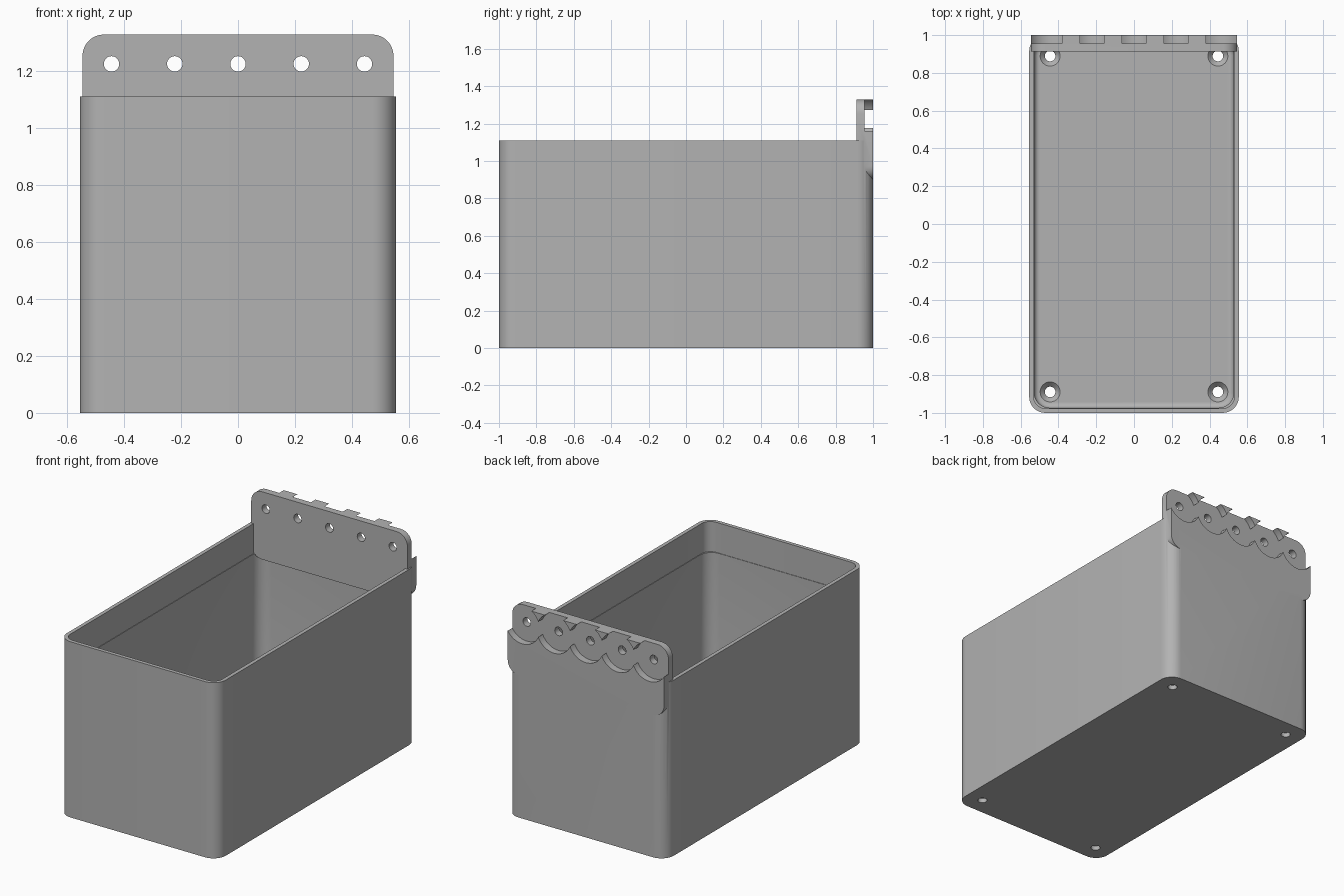
import bpy
import bmesh
from math import sin, cos, pi, radians

cube = bpy.data.objects.get("Cube")
if cube:
    bpy.data.objects.remove(cube, do_unlink=True)

HALF_X, HALF_Y, HEIGHT = 0.555, 1.0, 1.11
WALL, FLOOR = 0.024, 0.055
HOOK_Z, HOOK_PITCH = 1.225, 0.222
BACK = 0.912          # inner face of the hanging plate

grey = bpy.data.materials.new("plain grey")
grey.use_nodes = True
grey.diffuse_color = (0.45, 0.45, 0.45, 1)
grey.node_tree.nodes["Principled BSDF"].inputs["Base Color"].default_value = grey.diffuse_color


def rounded_rect(hx, hy, r, steps=8):
    """Outline of a rounded rectangle as 2D points."""
    points = []
    for corner, (sx, sy) in enumerate(((1, 1), (-1, 1), (-1, -1), (1, -1))):
        for i in range(steps + 1):
            a = (corner + i / steps) * pi / 2
            points.append((sx * (hx - r) + r * cos(a), sy * (hy - r) + r * sin(a)))
    return points


def circle(r, cx=0, cy=0, steps=48):
    return [(cx + r * cos(2 * pi * i / steps), cy + r * sin(2 * pi * i / steps))
            for i in range(steps)]


def loft(name, sections, along="z"):
    """Closed solid through outlines; each section is (outline, position on axis)."""
    bm = bmesh.new()
    rings = []
    for outline, t in sections:
        rings.append([bm.verts.new((a, b, t) if along == "z" else (a, t, b))
                      for a, b in outline])
    for low, high in zip(rings, rings[1:]):
        for i in range(len(low)):
            j = (i + 1) % len(low)
            bm.faces.new((low[i], low[j], high[j], high[i]))
    bm.faces.new(rings[0])
    bm.faces.new(rings[-1])
    bmesh.ops.recalc_face_normals(bm, faces=bm.faces)
    mesh = bpy.data.meshes.new(name)
    bm.to_mesh(mesh)
    bm.free()
    mesh.materials.append(grey)
    obj = bpy.data.objects.new(name, mesh)
    bpy.context.collection.objects.link(obj)
    return obj


def combine(target, tool, operation):
    """Apply a boolean and discard the tool."""
    bpy.context.view_layer.objects.active = target
    mod = target.modifiers.new("combine", "BOOLEAN")
    mod.operation = operation
    mod.solver = "EXACT"
    mod.object = tool
    bpy.ops.object.modifier_apply(modifier=mod.name)
    bpy.data.objects.remove(tool, do_unlink=True)


# Outer shell of the bin
outer = rounded_rect(HALF_X, HALF_Y, 0.085)
storage_bin = loft("storage_bin", [(outer, 0), (outer, HEIGHT)])

# Upper cavity with tight corners
mouth = rounded_rect(HALF_X - WALL, HALF_Y - WALL, 0.06)
combine(storage_bin, loft("mouth_cutter", [(mouth, 0.92), (mouth, 1.3)]), "DIFFERENCE")

# Main cavity with a fillet around the floor
fillet = 0.028
sections = []
for i in range(7):
    a = i / 6 * pi / 2
    inset = WALL + 0.003 + fillet * (1 - sin(a))
    sections.append((rounded_rect(HALF_X - inset, HALF_Y - inset, 0.107 - inset),
                     FLOOR + fillet * (1 - cos(a))))
sections.append((sections[-1][0], 0.95))
combine(storage_bin, loft("cavity_cutter", sections), "DIFFERENCE")

# Hanging plate at the back
mid, half = (1.328 + 0.9) / 2, (1.328 - 0.9) / 2
plate = [(x, z + mid) for x, z in rounded_rect(0.546, half, 0.075)]
combine(storage_bin, loft("hanging_plate", [(plate, BACK), (plate, HALF_Y)], "y"), "UNION")

# Overlapping round pockets and peg holes in the plate
for i in range(-2, 3):
    pocket = circle(0.121, i * HOOK_PITCH, HOOK_Z, 64)
    combine(storage_bin, loft("pocket_cutter", [(pocket, 0.955), (pocket, 1.1)], "y"), "DIFFERENCE")
    peg = circle(0.027, i * HOOK_PITCH, HOOK_Z, 32)
    combine(storage_bin, loft("peg_cutter", [(peg, 0.8), (peg, 1.1)], "y"), "DIFFERENCE")

# Countersunk screw holes in the floor
for x in (-0.444, 0.444):
    for y in (-0.889, 0.889):
        narrow, wide = circle(0.028, x, y, 32), circle(0.053, x, y, 32)
        screw = loft("screw_cutter", [(narrow, -0.1), (narrow, FLOOR - 0.027),
                                      (wide, FLOOR), (wide, FLOOR + 0.02)])
        combine(storage_bin, screw, "DIFFERENCE")

# Smooth rounded corners, keep edges sharp
bpy.ops.object.select_all(action="DESELECT")
storage_bin.select_set(True)
bpy.context.view_layer.objects.active = storage_bin
bpy.ops.object.shade_smooth_by_angle(angle=radians(30))
